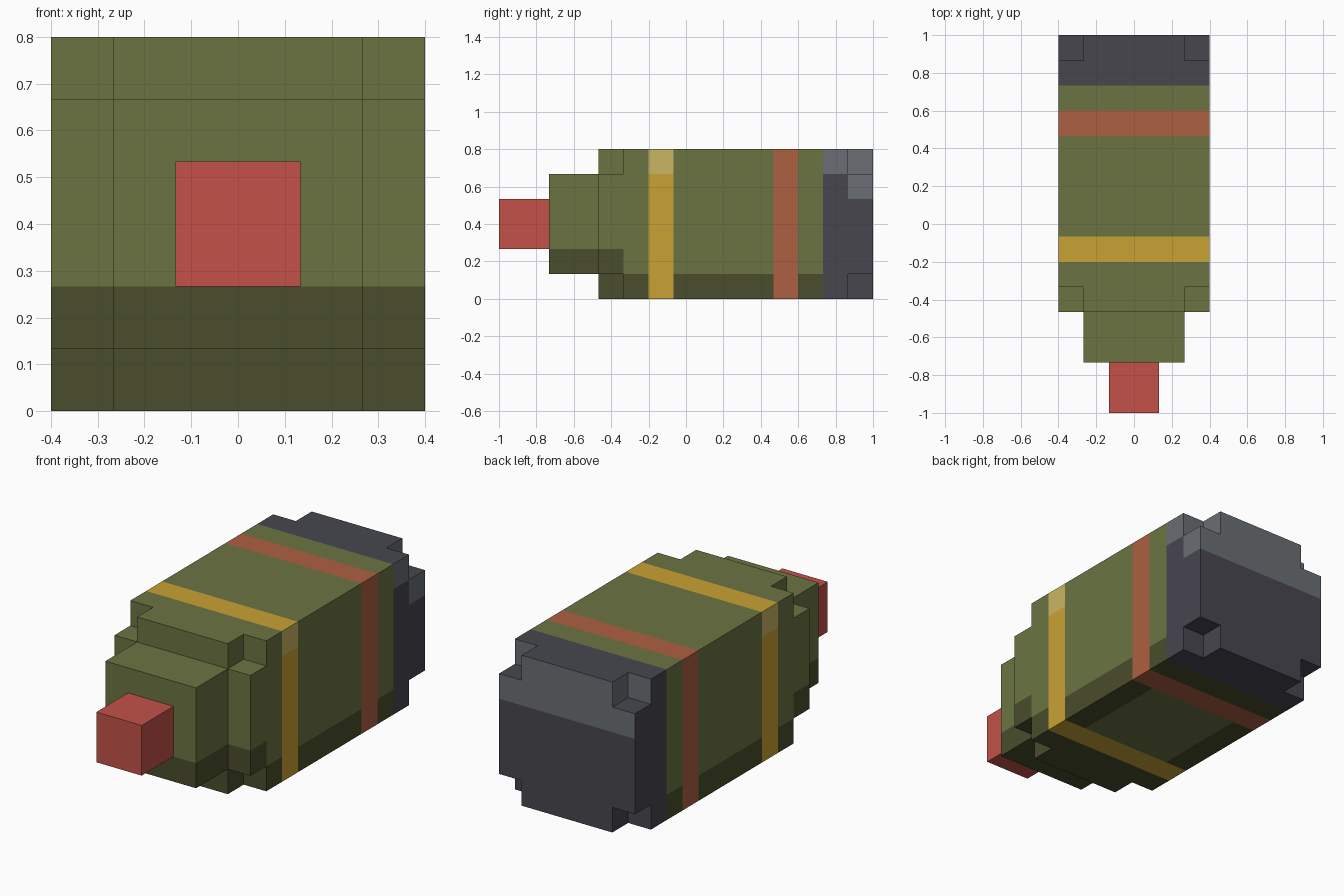
import bpy
import bmesh
from mathutils import Vector

cube = bpy.data.objects.get("Cube")
if cube:
    bpy.data.objects.remove(cube, do_unlink=True)

U = 2 / 15                      # edge of one block
ORIGIN = Vector((-3 * U, -1, 0))


# Flat colours
def material(name, hex_code):
    parts = [int(hex_code[n:n + 2], 16) / 255 for n in (0, 2, 4)]
    lin = [c / 12.92 if c <= 0.04045 else ((c + 0.055) / 1.055) ** 2.4 for c in parts]
    mat = bpy.data.materials.new(name)
    mat.use_nodes = True
    mat.diffuse_color = (*lin, 1)
    mat.node_tree.nodes["Principled BSDF"].inputs["Base Color"].default_value = (*lin, 1)
    return mat


PALETTE = {
    "olive": "6b7442", "dark olive": "4a4d2c", "yellow": "c9a234",
    "pale yellow": "cab665", "rust": "ae6042", "red": "c35149",
    "dark grey": "47464f", "light grey": "6a6f74",
}
NAMES = list(PALETTE)
MATERIALS = [material(n, h) for n, h in PALETTE.items()]


# Blocks filled along the length: nose, neck, barrel with notched end corners
def solid(i, j, k):
    if not 0 <= j < 15:
        return False
    margin = 2 if j < 2 else 1 if j < 4 else 0
    inside = all(margin <= c < 6 - margin for c in (i, k))
    notch = j in (4, 14) and i in (0, 5) and k in (0, 5)
    return inside and not notch


def nose_colour(i, j, k, n):
    return "red"


def olive_colour(i, j, k, n):
    if n.z > 0:
        return "olive"
    if n.z < 0:                 # light centre panel with a dark border
        return "olive" if 1 <= i <= 4 and 7 <= j <= 10 else "dark olive"
    return "dark olive" if k < (2 if j < 5 else 1) else "olive"


def barrel_colour(i, j, k, n):
    if j == 6:
        return "pale yellow" if n.x and k == 5 else "yellow"
    if j == 11:
        return "rust"
    return olive_colour(i, j, k, n)


def tail_colour(i, j, k, n):
    if n.z or (i == 0 and n.x < 0):
        return "dark grey"
    return "light grey" if k >= (5 if j == 13 else 4) else "dark grey"


# Outer skin of one stretch of blocks, coloured by a rule
def build_part(name, start, end, rule):
    bm = bmesh.new()
    axes = [Vector(a) for a in ((1, 0, 0), (0, 1, 0), (0, 0, 1))]
    cells = [(i, j, k) for i in range(6) for j in range(start, end)
             for k in range(6) if solid(i, j, k)]
    for cell in cells:
        centre = Vector(cell) + Vector((0.5, 0.5, 0.5))
        for a in range(3):
            for sign in (1, -1):
                n = axes[a] * sign
                if solid(*(int(c + d) for c, d in zip(cell, n))):
                    continue
                s, t = axes[(a + 1) % 3] / 2, axes[(a + 2) % 3] / 2 * sign
                mid = centre + n / 2
                corners = (mid - s - t, mid + s - t, mid + s + t, mid - s + t)
                face = bm.faces.new([bm.verts.new(ORIGIN + c * U) for c in corners])
                face.material_index = NAMES.index(rule(*cell, n))
    bmesh.ops.remove_doubles(bm, verts=bm.verts, dist=0.001)
    bmesh.ops.dissolve_limit(bm, angle_limit=0.01, verts=bm.verts,
                             edges=bm.edges, delimit={'MATERIAL'})
    mesh = bpy.data.meshes.new(name)
    bm.to_mesh(mesh)
    bm.free()
    for mat in MATERIALS:
        mesh.materials.append(mat)
    obj = bpy.data.objects.new(name, mesh)
    bpy.context.collection.objects.link(obj)


build_part("nose", 0, 2, nose_colour)
build_part("neck", 2, 4, olive_colour)
build_part("barrel", 4, 13, barrel_colour)
build_part("tail_cap", 13, 15, tail_colour)
